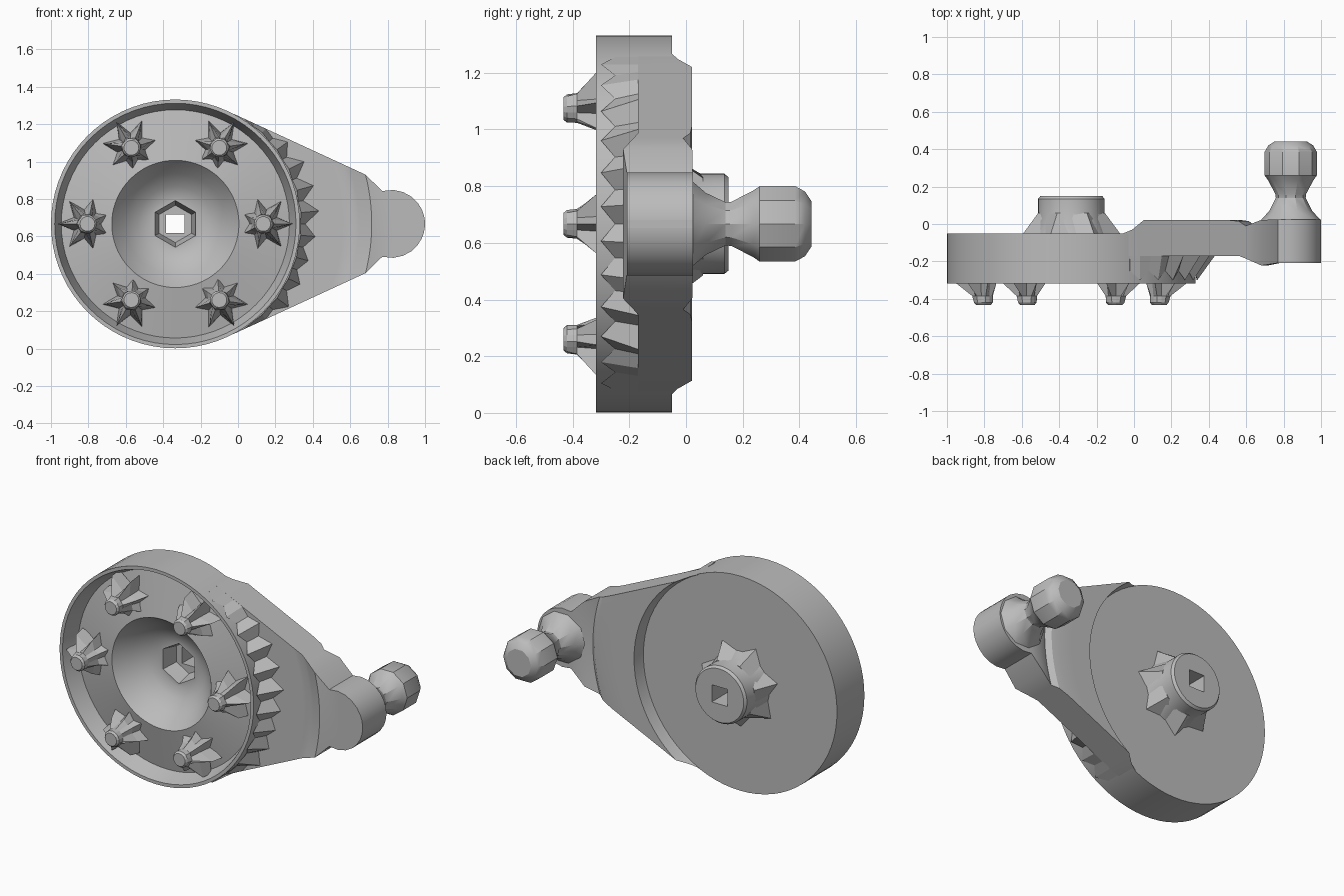
import bpy, bmesh, math, random
from math import cos, sin, pi, acos, asin, sqrt

random.seed(4)
cube = bpy.data.objects.get("Cube")
if cube:
    bpy.data.objects.remove(cube, do_unlink=True)

CX, CZ, R = -0.335, 0.667, 0.665       # wheel axis and radius
TX, TR = 0.818, 0.182                  # arm tip centre and radius
D = TX - CX
LEAN = pi / 2 - asin((R - TR) / D)     # angle of the tangent points

grey = bpy.data.materials.new("plain grey")
grey.use_nodes = True
COLOUR = (0.5, 0.5, 0.5, 1)
grey.diffuse_color = COLOUR
grey.node_tree.nodes["Principled BSDF"].inputs["Base Color"].default_value = COLOUR


def polar(r, a, y, x=CX, z=CZ):
    return (x + r * cos(a), y, z + r * sin(a))


def loft(name, rings, caps=(), closed=False, smooth=True):
    """Skin equal rings of points; caps lists the rings to fill."""
    bm = bmesh.new()
    loops = [[bm.verts.new(p) for p in ring] for ring in rings]
    pairs = list(zip(loops, loops[1:]))
    if closed:
        pairs.append((loops[-1], loops[0]))
    for c in caps:
        bm.faces.new(loops[c])
    n = len(loops[0])
    for a, b in pairs:
        for i in range(n):
            j = (i + 1) % n
            bm.faces.new((a[i], a[j], b[j], b[i]))
    bmesh.ops.recalc_face_normals(bm, faces=bm.faces)
    mesh = bpy.data.meshes.new(name)
    bm.to_mesh(mesh)
    bm.free()
    obj = bpy.data.objects.new(name, mesh)
    bpy.context.collection.objects.link(obj)
    mesh.materials.append(grey)
    if smooth:
        bpy.ops.object.select_all(action='DESELECT')
        obj.select_set(True)
        bpy.context.view_layer.objects.active = obj
        bpy.ops.object.shade_smooth_by_angle(angle=math.radians(30))
    return obj


def ring(r, y, sides=0, count=72, x=CX, z=CZ):
    """A circle, or a polygon sampled at the same angles."""
    pts = []
    for i in range(count):
        a = 2 * pi * i / count
        k = 1
        if sides:
            h = pi / sides
            k = cos(h) / cos((a + h) % (2 * h) - h)
        pts.append(polar(r * k, a, y, x, z))
    return pts


# Dished wheel with central bowl, hexagonal socket, square bore and rear hub
profile = [(.07, 0, 4), (.075, .15, 4), (.165, .15), (.177, .135), (.177, .03),
           (.2, -.05), (R, -.05), (R, -.318), (.645, -.318), (.61, -.215),
           (.34, -.27), (.27, -.18), (.2, -.125), (.14, -.1), (.125, -.1, 6), (.1, 0, 6)]
loft("wheel", [ring(*p) for p in profile], closed=True)


def half_angle(r):
    """Where a circle about the wheel axis meets the arm's outline."""
    if r < sqrt(D * D - (R - TR) ** 2 + TR * TR):
        return LEAN - acos(min(1, R / r))
    return acos((r * r + D * D - TR * TR) / (2 * r * D))


def arm_section(r, front, back, steps=24):
    a = half_angle(r)
    arc = [a - 2 * a * i / steps for i in range(steps + 1)]
    return [polar(r, t, front) for t in arc] + [polar(r, t, back) for t in reversed(arc)]


# Tapered arm swept outward from the wheel, ending in a thicker round tip
arm = [(.662, -.17, -.05), (.667, -.17, -.03), (.676, -.17, .022), (.7, -.17, .022),
       (.8, -.17, .022), (.9, -.17, .022), (.95, -.17, .015), (.98, -.185, -.01),
       (1.05, -.222, .022)]
tip = [(r, -.208, .024) for r in (1.12, 1.18, 1.23, 1.27, 1.3, 1.32, 1.33, 1.3345)]
loft("arm", [arm_section(*s) for s in arm + tip], caps=[-1])

# Faceted ball stud on the back of the tip
BX = .838
stud = [(.16, .02), (.115, .07), (.08, .14), (.082, .16),
        (.122, .235), (.14, .26), (.14, .385), (.12, .42), (.085, .442)]
loft("ball_stud", [ring(r, y, count=10, x=BX) for r, y in stud], caps=[-1])

# Ragged gusset between the wheel rim and the arm front
teeth = 24
crest, foot = [], []
for i in range(teeth + 1):
    a = LEAN * .95 * (2 * i / teeth - 1)
    limit = R / cos(abs(a) - LEAN)
    peak = i % 2
    reach = random.uniform(.07, .11) if peak else .03
    crest.append(polar(min(limit, R + reach * .1), a, -.3 if peak else -.25))
    foot.append(polar(min(limit, R + reach), a, -.168))
root = [polar(.66, LEAN * .95 * (1 - 2 * i / teeth), -.25) for i in range(teeth + 1)]
loft("rim_gusset", [crest + root, foot + root], caps=[0], smooth=False)


def star(x, z, y, valley, peak, stretch, facing, points=7):
    """A pointed outline whose points grow toward the facing direction."""
    pts = []
    for i in range(points * 2):
        a = facing + pi * i / points
        r = valley if i % 2 else peak + stretch * cos(a - facing)
        pts.append(polar(r, a, y, x, z))
    return pts


# Six finned pegs around the dish
for k in range(6):
    a = k * pi / 3
    x, _, z = polar(.47, a, 0)
    sections = [(-.432, .04, .04, 0), (-.42, .05, .05, 0), (-.385, .05, .055, .005),
                (-.31, .06, .115, .04), (-.23, .08, .145, .015)]
    loft(f"peg_{k + 1}", [star(x, z, *s, a) for s in sections], caps=[0], smooth=False)

# Fins at the foot of the rear hub
fins = [(-.05, .19, .265, 0), (.06, .172, .182, 0), (.06, .17, .17, 0)]
loft("hub_fins", [star(CX, CZ, *s, .2) for s in fins], smooth=False)
